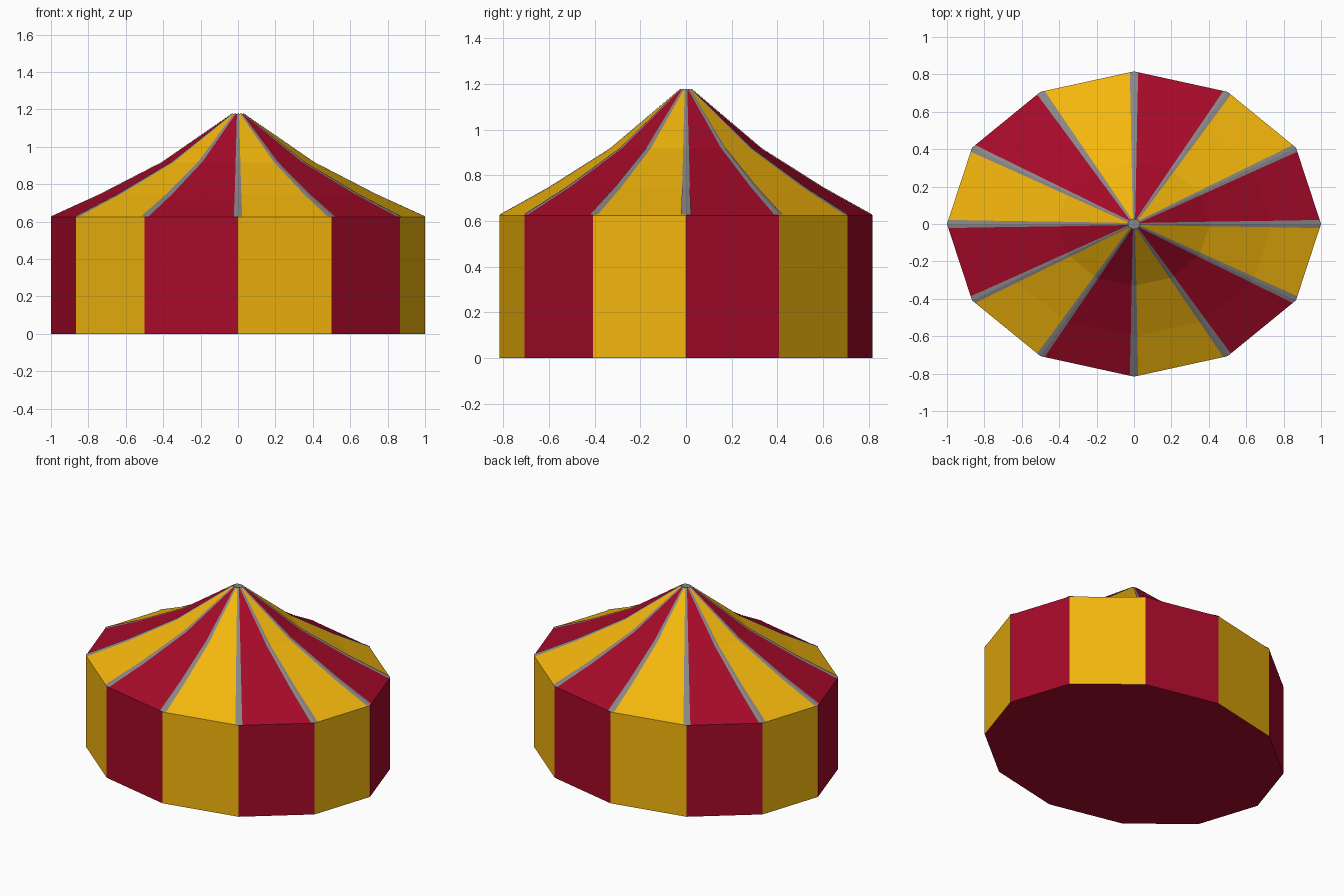
import bpy
from math import cos, sin, radians
from mathutils import Vector

if "Cube" in bpy.data.objects:
    bpy.data.objects.remove(bpy.data.objects["Cube"])

SIDES = 12
RX, RY = 1.0, 0.816
# roof profile: radius factor, height, half width of rib
PROFILE = [(1.0, 0.625, 0.023), (0.735, 0.746, 0.018), (0.405, 0.917, 0.013), (0.033, 1.175, 0.006)]


def material(name, color):
    m = bpy.data.materials.new(name)
    m.diffuse_color = (*color, 1)
    m.use_nodes = True
    m.node_tree.nodes["Principled BSDF"].inputs["Base Color"].default_value = m.diffuse_color
    return m


red = material("red_canvas", (0.38, 0.003, 0.022))
yellow = material("yellow_canvas", (0.9, 0.47, 0.004))
grey = material("grey_trim", (0.25, 0.24, 0.24))


def corner(k, r, z):
    a = radians(360 / SIDES * k)
    return Vector((RX * r * cos(a), RY * r * sin(a), z))


def make(name, verts, faces, mats, indices=None):
    mesh = bpy.data.meshes.new(name)
    mesh.from_pydata([tuple(v) for v in verts], [], faces)
    for m in mats:
        mesh.materials.append(m)
    if indices:
        mesh.polygons.foreach_set("material_index", indices)
    obj = bpy.data.objects.new(name, mesh)
    bpy.context.collection.objects.link(obj)


def rings(levels):
    # stacked twelve-sided rings with alternating panel colours
    verts = [corner(k, r, z) for r, z in levels for k in range(SIDES)]
    faces, idx = [], []
    for i in range(len(levels) - 1):
        for k in range(SIDES):
            n = (k + 1) % SIDES
            a, b = i * SIDES, (i + 1) * SIDES
            faces.append((a + k, a + n, b + n, b + k))
            idx.append(k % 2)
    return verts, faces, idx


# striped wall with a closed floor
v, f, idx = rings([(1, 0), (1, 0.625)])
f.append(tuple(reversed(range(SIDES))))
make("tent_wall", v, f, [red, yellow], idx + [0])

# striped sweeping roof
v, f, idx = rings([(r, z) for r, z, w in PROFILE])
make("tent_roof", v, f, [red, yellow], idx)

# folded grey ribs lying along the roof ridges
v, f = [], []
LIFT = Vector((0, 0, 0.003))
for k in range(SIDES):
    base = len(v)
    for r, z, w in PROFILE:
        p = corner(k, r, z)
        for n in (k - 1, k, k + 1):
            d = corner(n, r, z) - p
            v.append(p + (d.normalized() * w if d.length else d) + LIFT)
    for i in range(len(PROFILE) - 1):
        for j in range(2):
            a = base + i * 3 + j
            f.append((a, a + 1, a + 4, a + 3))
make("roof_ribs", v, f, [grey])

# flat cap at the peak
make("peak_cap", [corner(k, 0.033, 1.178) for k in range(SIDES)], [tuple(range(SIDES))], [grey])
